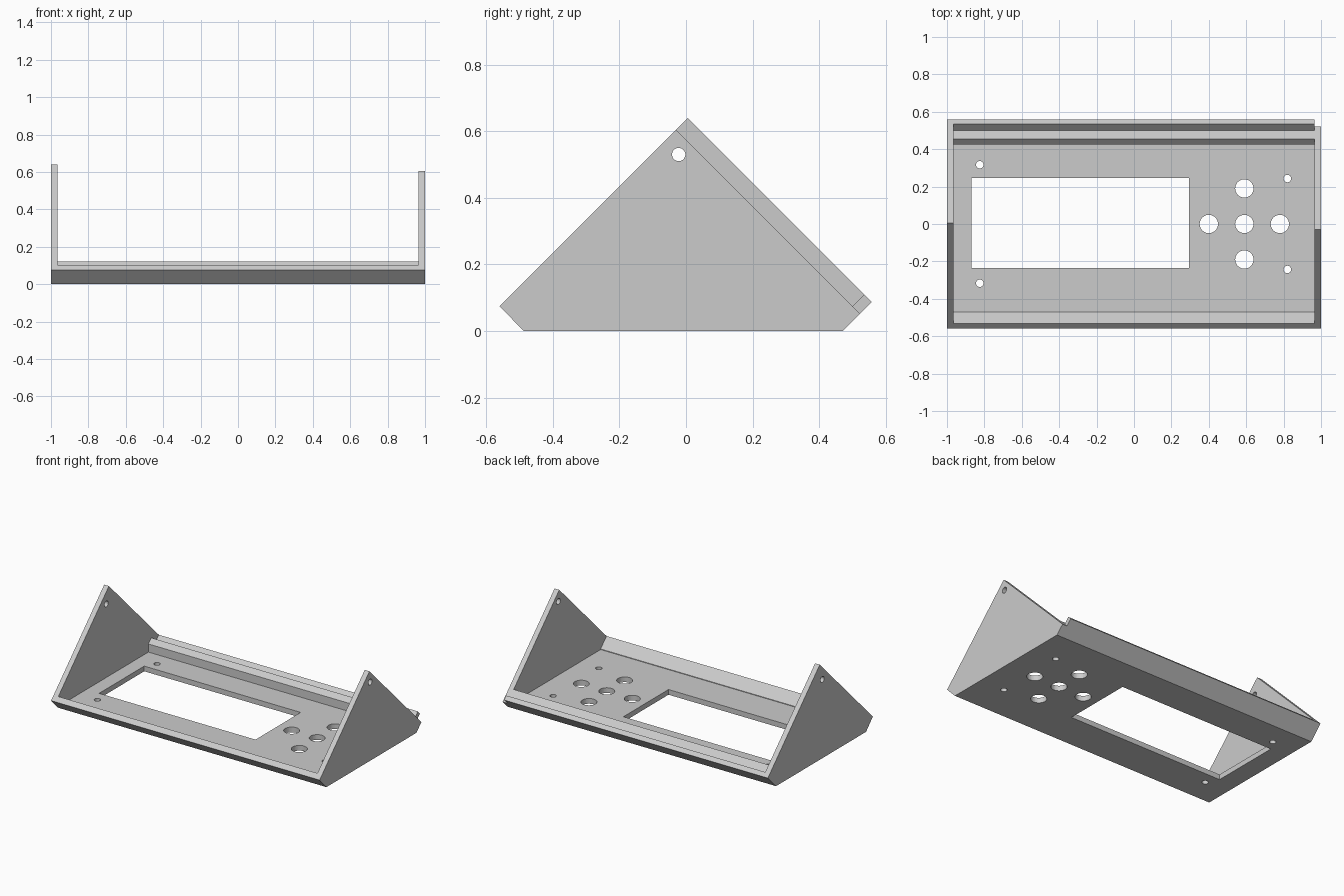
import bpy
import bmesh
from mathutils import Matrix, Vector

cube = bpy.data.objects.get("Cube")
if cube:
    bpy.data.objects.remove(cube, do_unlink=True)

WALL = 0.035          # sheet thickness
INNER = 1 - WALL      # inner face of the side panels

grey = bpy.data.materials.new("light grey")
grey.use_nodes = True
colour = (0.6, 0.6, 0.6, 1)
grey.diffuse_color = colour
grey.node_tree.nodes["Principled BSDF"].inputs["Base Color"].default_value = colour


def add_object(name, bm):
    bmesh.ops.recalc_face_normals(bm, faces=bm.faces)
    mesh = bpy.data.meshes.new(name)
    bm.to_mesh(mesh)
    bm.free()
    mesh.materials.append(grey)
    obj = bpy.data.objects.new(name, mesh)
    bpy.context.collection.objects.link(obj)
    return obj


def extrude_profile(name, points, x0, x1):
    """Extrude a (y, z) outline along x."""
    bm = bmesh.new()
    face = bm.faces.new([bm.verts.new((x0, y, z)) for y, z in points])
    new = bmesh.ops.extrude_face_region(bm, geom=[face])["geom"]
    verts = [g for g in new if isinstance(g, bmesh.types.BMVert)]
    bmesh.ops.translate(bm, verts=verts, vec=(x1 - x0, 0, 0))
    return add_object(name, bm)


def add_cylinder(bm, centre, radius, axis="Z"):
    matrix = Matrix.Translation(centre)
    if axis == "X":
        matrix = matrix @ Matrix.Rotation(1.5707963, 4, "Y")
    bmesh.ops.create_cone(bm, cap_ends=True, segments=32, radius1=radius,
                          radius2=radius, depth=0.3, matrix=matrix)


def cut(obj, bm):
    """Subtract the cutter mesh, then discard the cutter."""
    cutter = add_object("hole_cutter", bm)
    cutter.hide_render = True
    mod = obj.modifiers.new("holes", "BOOLEAN")
    mod.operation = "DIFFERENCE"
    mod.solver = "EXACT"
    mod.object = cutter
    graph = bpy.context.evaluated_depsgraph_get()
    mesh = bpy.data.meshes.new_from_object(obj.evaluated_get(graph))
    obj.modifiers.clear()
    obj.data = mesh
    bpy.data.objects.remove(cutter, do_unlink=True)


# Face panel: floor, sloped front wall and stepped back wall in one profile
face_panel = extrude_profile("face_panel", [
    (-0.487, 0), (-0.56, 0.075), (-0.533, 0.102), (-0.47, 0.039), (-0.47, WALL),
    (0.425, WALL), (0.425, 0.09), (0.455, 0.12), (0.5, 0.075), (0.535, 0.11),
    (0.5575, 0.0875), (0.47, 0)], -INNER, INNER)

# Display window, control holes and screw holes
holes = bmesh.new()
low, high = Vector((-0.87, -0.235, -0.1)), Vector((0.295, 0.245, 0.2))
bmesh.ops.create_cube(holes, size=1, matrix=Matrix.Translation((low + high) / 2)
                      @ Matrix.Diagonal((*(high - low), 1)))
for dx, dy in ((0, 0), (1, 0), (-1, 0), (0, 1), (0, -1)):
    add_cylinder(holes, (0.59 + dx * 0.19, dy * 0.19, 0), 0.049)
for x, y in ((-0.825, 0.317), (-0.825, -0.317), (0.82, 0.243), (0.82, -0.243)):
    add_cylinder(holes, (x, y, 0), 0.02)
cut(face_panel, holes)

# Triangular side panels; the left one is set back behind the lip
for name, x0, x1, peak, back in (
        ("right_side_panel", -1, -INNER, (0.005, 0.64), (0.5575, 0.0875)),
        ("left_side_panel", INNER, 1, (-0.03, 0.605), (0.5225, 0.0525))):
    panel = extrude_profile(
        name, [(-0.487, 0), (-0.56, 0.075), peak, back, (0.47, 0)], x0, x1)
    pivot = bmesh.new()
    add_cylinder(pivot, ((x0 + x1) / 2, -0.022, 0.53), 0.02, "X")
    cut(panel, pivot)
